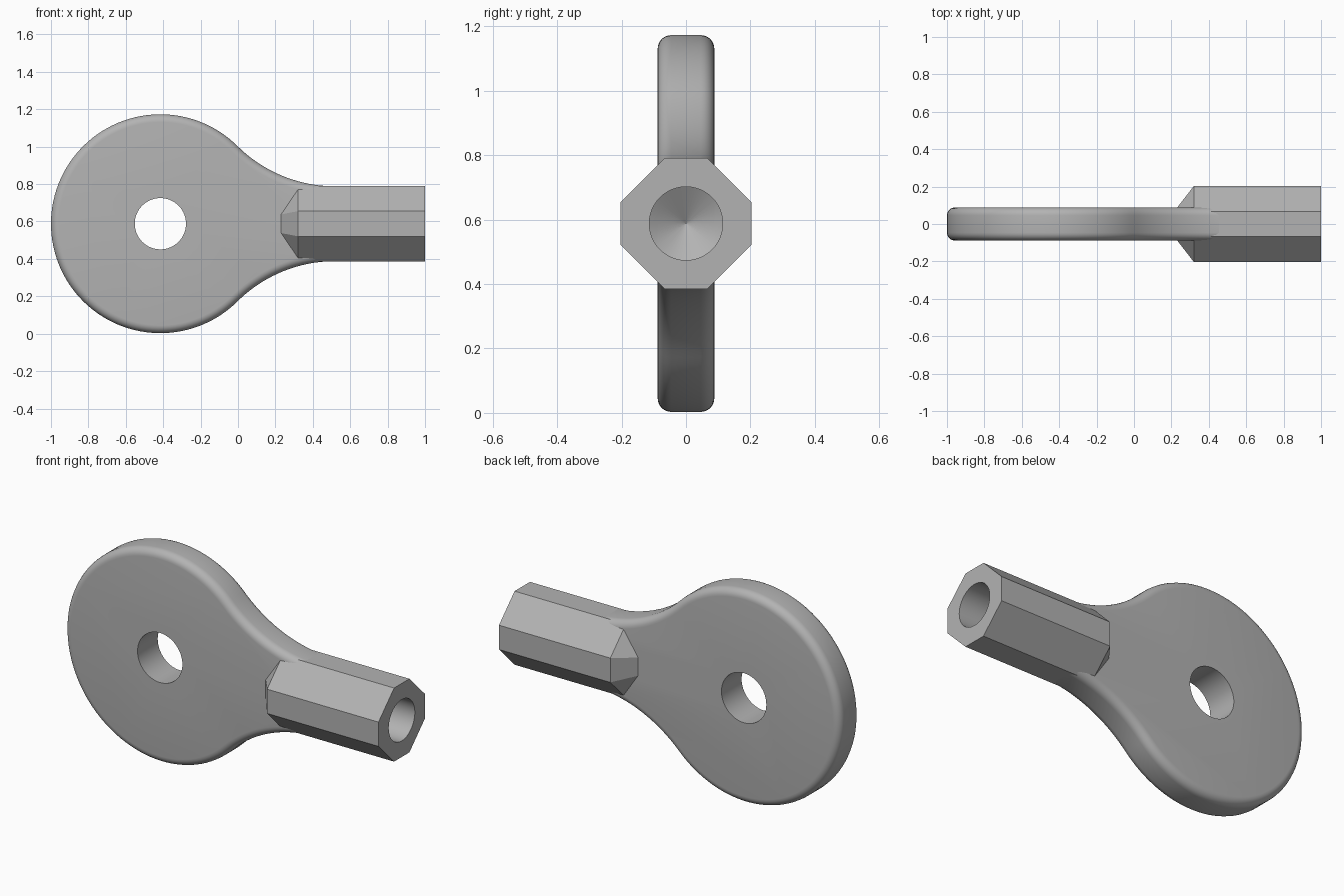
import bpy, bmesh
from math import sin, cos, pi, atan2, radians, hypot
from mathutils import Matrix, Vector

cube = bpy.data.objects.get("Cube")
if cube:
    bpy.data.objects.remove(cube, do_unlink=True)

MID_Z = 0.588            # height of the long axis
EYE_X, EYE_R = -0.415, 0.585
HALF_T = 0.088           # half thickness of the plate
NECK_H, NECK_X, END_X = 0.2, 0.52, 0.62

steel = bpy.data.materials.new("satin grey")
steel.use_nodes = True
grey = (0.45, 0.45, 0.45, 1)
steel.diffuse_color = grey
steel.node_tree.nodes["Principled BSDF"].inputs["Base Color"].default_value = grey


def make_object(name, bm):
    bmesh.ops.recalc_face_normals(bm, faces=bm.faces)
    mesh = bpy.data.meshes.new(name)
    bm.to_mesh(mesh)
    bm.free()
    mesh.materials.append(steel)
    obj = bpy.data.objects.new(name, mesh)
    bpy.context.collection.objects.link(obj)
    return obj


def activate(obj):
    bpy.ops.object.select_all(action='DESELECT')
    obj.select_set(True)
    bpy.context.view_layer.objects.active = obj


def cut(obj, cutter):
    mod = obj.modifiers.new("cut", 'BOOLEAN')
    mod.operation = 'DIFFERENCE'
    mod.solver = 'EXACT'
    mod.object = cutter
    activate(obj)
    bpy.ops.object.modifier_apply(modifier=mod.name)


def loft(name, rings):
    """Skin a list of equal closed rings and cap both ends."""
    bm = bmesh.new()
    rows = [[bm.verts.new(p) for p in ring] for ring in rings]
    for a, b in zip(rows, rows[1:]):
        for i in range(len(a)):
            j = (i + 1) % len(a)
            bm.faces.new((a[i], a[j], b[j], b[i]))
    bm.faces.new(rows[0])
    bm.faces.new(rows[-1])
    return make_object(name, bm)


# Eye plate: round head flowing through tangent arcs into the neck
dx = NECK_X - EYE_X
fillet = (dx ** 2 + NECK_H ** 2 - EYE_R ** 2) / (2 * (EYE_R - NECK_H))
tangent = atan2(NECK_H + fillet, dx)
upper = [(END_X, NECK_H)]
N = 20
for i in range(N + 1):
    a = -pi / 2 + (tangent - pi / 2) * i / N
    upper.append((NECK_X + fillet * cos(a), NECK_H + fillet + fillet * sin(a)))
M = 44
for i in range(1, M + 1):
    a = tangent + (pi - tangent) * i / M
    upper.append((EYE_X + EYE_R * cos(a), EYE_R * sin(a)))
outline = upper + [(x, -z) for x, z in reversed(upper[:-1])]

plate = loft("eye_plate", [[(x, y, MID_Z + z) for x, z in outline]
                           for y in (-HALF_T, HALF_T)])
bm = bmesh.new()
bm.from_mesh(plate.data)
rim = [e for e in bm.edges
       if abs(e.verts[0].co.y - e.verts[1].co.y) < 0.001
       and min(v.co.x for v in e.verts) < END_X - 0.001]
bmesh.ops.bevel(bm, geom=rim, offset=0.042, segments=6, profile=0.5,
                affect='EDGES', clamp_overlap=False)
bm.to_mesh(plate.data)
bm.free()


# Eight sided shank with a tapered inner end
def octagon(x, a, b):
    pts = [(a, -b), (a, b), (b, a), (-b, a), (-a, b), (-a, -b), (-b, -a), (b, -a)]
    return [(x, y, MID_Z + z) for y, z in pts]


shank = loft("octagonal_shank", [octagon(0.23, HALF_T - 0.001, 0.05),
                                 octagon(0.32, 0.203, 0.067),
                                 octagon(1.0, 0.203, 0.067)])

# Cutters for the eye hole and the blind bore with its conical bottom
bm = bmesh.new()
bmesh.ops.create_cone(bm, cap_ends=True, segments=64, radius1=0.137, radius2=0.137,
                      depth=1, matrix=Matrix.Translation((EYE_X, 0, MID_Z))
                      @ Matrix.Rotation(pi / 2, 4, 'X'))
hole_cutter = make_object("hole_cutter", bm)


def circle(x, r, n=48):
    return [(x, r * cos(2 * pi * i / n), MID_Z + r * sin(2 * pi * i / n)) for i in range(n)]


bore_cutter = loft("bore_cutter", [circle(0.38, 0.001), circle(0.45, 0.114),
                                   circle(1.1, 0.114)])

cut(plate, hole_cutter)
cut(plate, bore_cutter)
cut(shank, bore_cutter)
for cutter in (hole_cutter, bore_cutter):
    bpy.data.objects.remove(cutter, do_unlink=True)

# Smooth the curved surfaces and keep the real edges crisp
for obj in (plate, shank):
    activate(obj)
    bpy.ops.object.shade_smooth_by_angle(angle=radians(25))
